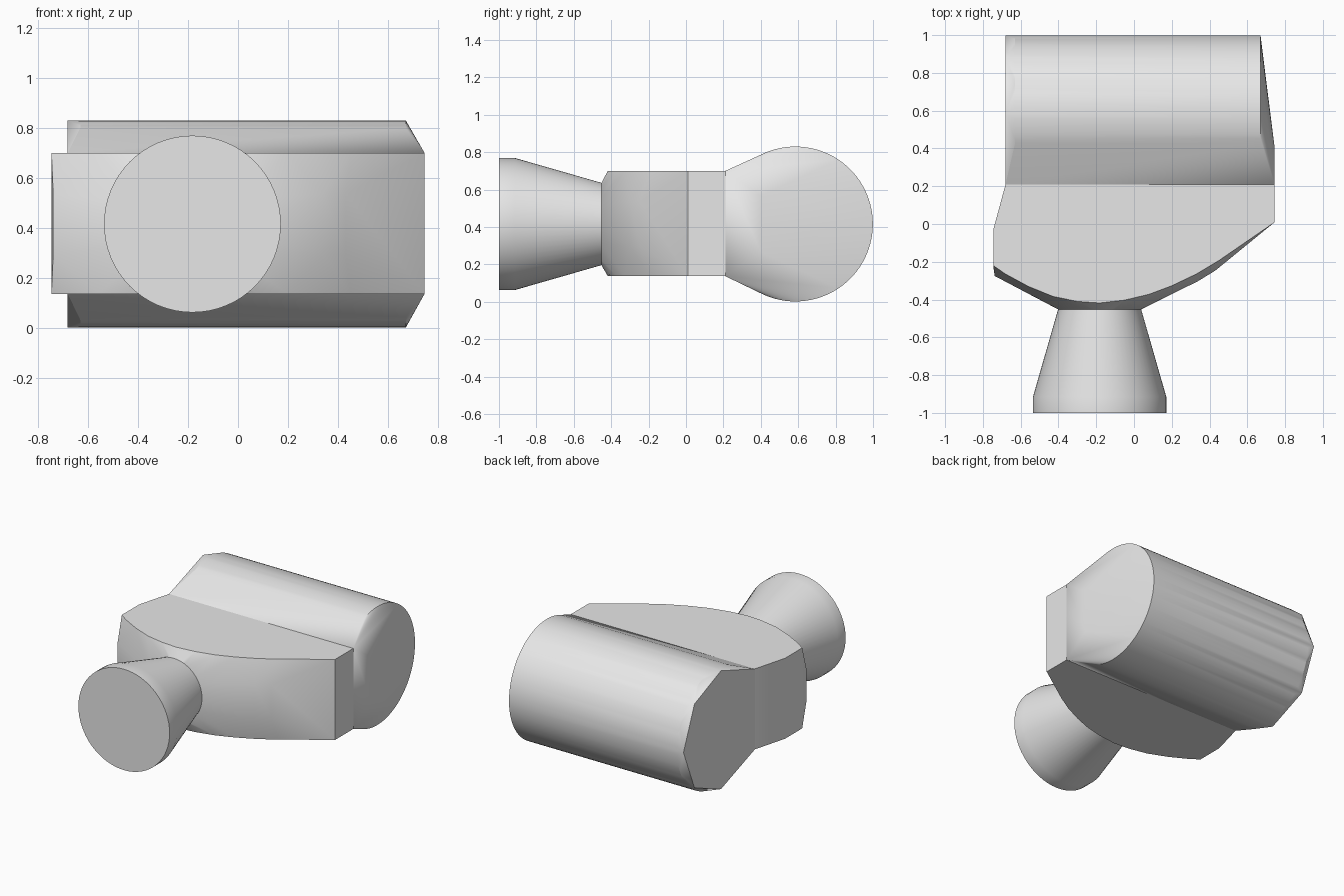
import bpy
import bmesh
from math import cos, sin, pi, radians
from mathutils import Vector

cube = bpy.data.objects.get("Cube")
if cube:
    bpy.data.objects.remove(cube, do_unlink=True)

GREY = (0.8, 0.8, 0.8, 1.0)
grey = bpy.data.materials.new("plain_grey")
grey.use_nodes = True
grey.diffuse_color = GREY
grey.node_tree.nodes["Principled BSDF"].inputs["Base Color"].default_value = GREY

MID = 0.416            # height of the shared centre line
LOW, HIGH = 0.137, 0.70  # underside and top of the flat body


def ring_x(x, radius, count, cy=0.585):
    """Circle of points around the x axis direction."""
    return [Vector((x, cy + radius * cos(2 * pi * i / count),
                    MID + radius * sin(2 * pi * i / count))) for i in range(count)]


def ring_y(y, radius, count=64, cx=-0.182):
    """Circle of points around the y axis direction."""
    return [Vector((cx + radius * cos(2 * pi * i / count), y,
                    MID + radius * sin(2 * pi * i / count))) for i in range(count)]


def finish(name, bm, angle):
    bmesh.ops.recalc_face_normals(bm, faces=bm.faces)
    mesh = bpy.data.meshes.new(name)
    bm.to_mesh(mesh)
    bm.free()
    mesh.materials.append(grey)
    obj = bpy.data.objects.new(name, mesh)
    bpy.context.collection.objects.link(obj)
    bpy.ops.object.select_all(action='DESELECT')
    obj.select_set(True)
    bpy.context.view_layer.objects.active = obj
    bpy.ops.object.shade_smooth_by_angle(angle=radians(angle))
    return obj


def hull(name, points, angle):
    """Closed convex skin over a set of points."""
    bm = bmesh.new()
    for p in points:
        bm.verts.new(p)
    bmesh.ops.convex_hull(bm, input=bm.verts[:])
    loose = [v for v in bm.verts if not v.link_faces]
    bmesh.ops.delete(bm, geom=loose, context='VERTS')
    bmesh.ops.dissolve_limit(bm, angle_limit=radians(0.3),
                             verts=bm.verts[:], edges=bm.edges[:])
    return finish(name, bm, angle)


# Rear barrel: octagonal right end, round left rim, wedge towards the body
barrel = ring_x(-0.68, 0.414, 8) + ring_x(-0.63, 0.414, 96) + ring_x(0.67, 0.414, 96)
for z in (LOW, HIGH):
    barrel += [Vector((-0.68, 0.21, z)), Vector((0.745, 0.21, z))]
for dz in (-0.15, 0.15):
    barrel.append(Vector((0.745, 0.40, MID + dz)))
hull("rear_barrel", barrel, 15)

# Flat body: plan outline with a front that swells out to the nozzle seat
outline = [(-0.68, 0.21), (-0.745, -0.03), (-0.745, -0.22), (-0.68, -0.265),
           (-0.56, -0.33), (-0.43, -0.383), (-0.3, -0.41), (-0.182, -0.418),
           (-0.05, -0.403), (0.08, -0.372), (0.2, -0.327), (0.33, -0.265),
           (0.45, -0.193), (0.745, 0.01), (0.745, 0.21)]
body = [Vector((x, y, z)) for x, y in outline for z in (LOW, HIGH)]
body += ring_y(-0.452, 0.22)
for dz in (-0.12, 0.12):
    body += [Vector((-0.738, -0.275, MID + dz)), Vector((0.34, -0.302, MID + dz)),
             Vector((0.43, -0.247, MID + dz))]
hull("flat_body", body, 28)

# Flared nozzle: lofted rings with closed ends
bm = bmesh.new()
profile = [(-0.44, 0.22), (-0.452, 0.22), (-0.915, 0.353), (-1.0, 0.353)]
rings = [[bm.verts.new(p) for p in ring_y(y, r)] for y, r in profile]
for a, b in zip(rings, rings[1:]):
    for i in range(len(a)):
        j = (i + 1) % len(a)
        bm.faces.new((a[i], a[j], b[j], b[i]))
bm.faces.new(rings[0])
bm.faces.new(rings[-1])
finish("flared_nozzle", bm, 30)
